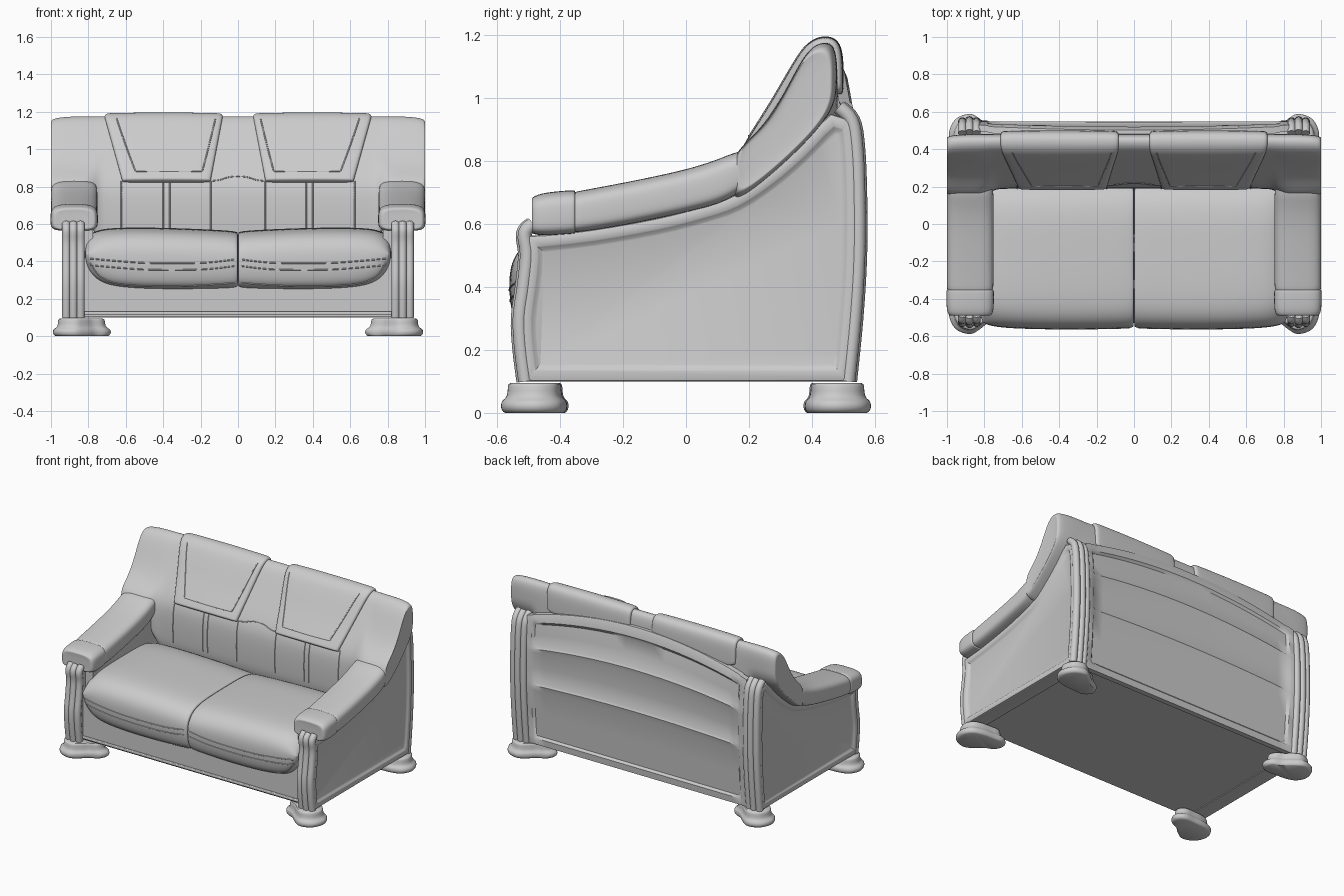
import bpy, bmesh, math
from mathutils import Vector
from mathutils.bvhtree import BVHTree

if "Cube" in bpy.data.objects:
    bpy.data.objects.remove(bpy.data.objects["Cube"])


def finish(name, bm, sub=0, mirror=(True, False), bevel=0):
    bmesh.ops.recalc_face_normals(bm, faces=bm.faces)
    me = bpy.data.meshes.new(name)
    bm.to_mesh(me)
    bm.free()
    ob = bpy.data.objects.new(name, me)
    bpy.context.collection.objects.link(ob)
    if sub:
        me.polygons.foreach_set("use_smooth", [True] * len(me.polygons))
    else:
        bpy.ops.object.select_all(action='DESELECT')
        ob.select_set(True)
        bpy.context.view_layer.objects.active = ob
        bpy.ops.object.shade_smooth_by_angle(angle=math.radians(40))
    if bevel:
        b = ob.modifiers.new("bevel", 'BEVEL')
        b.width, b.segments, b.limit_method = bevel, 3, 'ANGLE'
    if sub:
        ob.modifiers.new("subsurf", 'SUBSURF').levels = sub
        ob.modifiers["subsurf"].render_levels = sub
    if any(mirror):
        m = ob.modifiers.new("mirror", 'MIRROR')
        m.use_axis = (mirror[0], mirror[1], False)
        m.use_mirror_merge = False
    return ob


def loft(name, rings, **kw):
    bm = bmesh.new()
    vs = [[bm.verts.new(p) for p in r] for r in rings]
    n = len(vs[0])
    for a, b in zip(vs, vs[1:]):
        for i in range(n):
            bm.faces.new((a[i], a[(i + 1) % n], b[(i + 1) % n], b[i]))
    bm.faces.new(vs[0])
    bm.faces.new(vs[-1])
    return finish(name, bm, **kw)


def spline(pts, n=5, closed=False):
    P = [Vector(p) for p in pts]
    k, out = len(P), []
    for i in range(k if closed else k - 1):
        g = (lambda j: P[j % k]) if closed else (lambda j: P[max(0, min(k - 1, j))])
        a, b, c, d = g(i - 1), g(i), g(i + 1), g(i + 2)
        for s in range(n):
            t = s / n
            out.append(0.5 * (2 * b + (c - a) * t + (2 * a - 5 * b + 4 * c - d) * t * t
                              + (3 * b - a - 3 * c + d) * t ** 3))
    return out if closed else out + [P[-1]]


def tube(name, path, r, ref, sides=8, **kw):
    rings = []
    for i, p in enumerate(path):
        t = path[min(i + 1, len(path) - 1)] - path[max(i - 1, 0)]
        u = t.cross(Vector(ref)).normalized()
        v = t.cross(u).normalized()
        rings.append([p + r * (math.cos(a) * u + math.sin(a) * v)
                      for a in (2 * math.pi * k / sides for k in range(sides))])
    return loft(name, rings, **kw)


def inward(pts, d):
    # offset a clockwise outline towards its inside, with limited mitres
    out = []
    for i, p in enumerate(pts):
        e1, e2 = (p - pts[i - 1]).normalized(), (pts[(i + 1) % len(pts)] - p).normalized()
        n1, n2 = Vector((e1.y, -e1.x)), Vector((e2.y, -e2.x))
        b = (n1 + n2).normalized()
        out.append(p + b * d / max(.6, b.dot(n1)))
    return out


def seam(name, pts, target, r=0.0035, n=12):
    # piping projected from the front onto a cushion
    tree = BVHTree.FromObject(target, bpy.context.evaluated_depsgraph_get())
    hits = [tree.ray_cast(Vector((p.x, -2, p.y)), Vector((0, 1, 0)))[0] for p in spline(pts, n)]
    hits = [h for h in hits if h]
    if len(hits) > 1:
        tube(name, hits, r, (0, 1, 0), sides=6)


# wooden side panels with recessed field
front = [(-.51, .1), (-.523, .2), (-.528, .3), (-.515, .4), (-.505, .5), (-.512, .57), (-.485, .6)]
rear = [(.515, .1), (.535, .3), (.547, .5), (.547, .7), (.54, .85), (.525, .93), (.485, .972)]
rail = [(-.45, .565), (-.3, .582), (-.1, .617), (.05, .655), (.15, .69), (.25, .755), (.35, .84), (.44, .935)]
fs, rs, ls = spline(front, 4), spline(rear, 4), spline(rail, 3)
outline = fs[:20:2] + [Vector((-.505, .563))] + ls[:-1] + [Vector((.46, .95))] + rs[:-3:2][::-1]
loft("side_panel", [[(x, p.x, p.y) for p in inward(outline, d)] for x, d in
                    ((.83, 0), (.925, 0), (.933, .003), (.936, .01), (.936, .034), (.933, .038),
                     (.926, .048), (.924, .054))])

# upholstered inner arm sides
inner = [(-.46, .2), (-.46, .58)] + [(p.x, p.y + .02) for p in ls[3:]] + [(.44, .2)]
loft("inner_arm", [[(x, *p) for p in inner] for x in (.775, .84)])

# fluted corner posts
for label, path in (("front_post", fs), ("rear_post", rs)):
    for i, x in enumerate((.842, .88, .918)):
        out = (.006 if i == 1 else 0) * (-1 if label == "front_post" else 1)
        tube(f"{label}_rib_{i + 1}", [Vector((x, p.x + out, p.y)) for p in path], .0225, (1, 0, 0), sides=14)

# kidney-shaped feet
foot = [(.99, -.48), (.96, -.41), (.89, -.382), (.80, -.376), (.725, -.376), (.68, -.42), (.70, -.478),
        (.76, -.508), (.81, -.552), (.875, -.588), (.955, -.56)]
fo, c = spline(foot, 4, True), Vector((.845, -.475))
loft("foot", [[(*(c + (p - c) * s), z) for p in fo] for z, s in
              ((0, .88), (.004, .94), (.011, .98), (.021, 1), (.032, .985), (.04, .94), (.047, .87), (.056, .83),
               (.07, .81), (.084, .8), (.091, .78), (.095, .73))], mirror=(True, True))


# base box and front moulding
def box(name, x, y0, y1, z0, z1, bevel):
    pts = [(y0, z0), (y1, z0), (y1, z1), (y0, z1)]
    return loft(name, [[(sx * x, *p) for p in pts] for sx in (-1, 1)], mirror=(False, False), bevel=bevel)


box("base", .84, -.49, .5, .105, .42, .004)
box("front_skirting", .83, -.503, -.48, .115, .132, .005)

# arched rear panel with stepped bands
bm = bmesh.new()
vrow = [(0, 0), (.05, 0), (.066, -.014), (.25, -.015), (.43, -.012), (.47, -.004), (.485, -.014), (.6, -.014),
        (.72, -.01), (.75, -.002), (.765, -.012), (.85, -.014), (.925, -.014), (.942, 0), (.975, 0), (1, -.006)]
xs = [-.83, -.785, -.77] + [-.7 + .1 * i for i in range(15)] + [.77, .785, .83]
ycurve = spline([(.522, .1), (.538, .3), (.55, .5), (.552, .7), (.545, .87), (.528, .98), (.508, 1.09)], 8)


def panel_y(z):
    for a, b in zip(ycurve, ycurve[1:]):
        if z <= b.y:
            return a.x + (b.x - a.x) * (z - a.y) / (b.y - a.y)
    return ycurve[-1].x


grid = []
for v, d in vrow:
    row = []
    for x in xs:
        z = .1 + v * .87 + .12 * v ** 2 * (1 - (x / .83) ** 2)
        row.append((x, panel_y(z) + (0 if abs(x) > .78 else d), z))
    grid.append(row)
outer = [[bm.verts.new(p) for p in r] for r in grid]
hidden = [[bm.verts.new((p[0], p[1] - .035, p[2])) for p in r] for r in grid]
nr, nc = len(grid), len(xs)
for j in range(nr - 1):
    for i in range(nc - 1):
        for g in (outer, hidden):
            bm.faces.new((g[j][i], g[j][i + 1], g[j + 1][i + 1], g[j + 1][i]))
    for i in (0, nc - 1):
        bm.faces.new((outer[j][i], outer[j + 1][i], hidden[j + 1][i], hidden[j][i]))
for j in (0, nr - 1):
    for i in range(nc - 1):
        bm.faces.new((outer[j][i], outer[j][i + 1], hidden[j][i + 1], hidden[j][i]))
finish("rear_panel", bm, mirror=(False, False))

# backrest with wings
mid = [(.2, .42), (.188, .6), (.188, .75), (.205, .84), (.29, .98), (.36, 1.1), (.398, 1.16), (.44, 1.182),
       (.482, 1.165), (.482, 1.0), (.482, .7), (.482, .42)]
wing = [(.155, .66), (.145, .7), (.145, .77), (.155, .832), (.25, .91), (.32, 1.03), (.375, 1.14), (.425, 1.182),
        (.48, 1.17), (.48, 1.06), (.478, .955), (.31, .785)]
stations = [(.995, wing, .8), (1.003, wing, .88), (.99, wing, .945), (.95, wing, .98), (.88, wing, 1),
            (.80, wing, 1), (.745, mid, 1), (.68, mid, 1), (.3, mid, 1)]
rings = []
for x, prof, s in stations + [(-x, p, s) for x, p, s in stations[::-1]]:
    m = sum((Vector(p) for p in prof), Vector((0, 0))) / len(prof)
    rings.append([(x, *(m + (Vector(p) - m) * s)) for p in prof])
backrest = loft("backrest", rings, sub=3, mirror=(False, False))

# raised headrest pads
path = spline([(.197, .825), (.215, .86), (.29, .98), (.36, 1.1), (.4, 1.155), (.44, 1.173), (.474, 1.15),
               (.478, 1.0)], 3)
rings = []
for i, p in enumerate(path):
    t = (path[min(i + 1, len(path) - 1)] - path[max(i - 1, 0)]).normalized()
    nrm = Vector((-t.y, t.x))
    h = .004 if i == 0 else .021
    f = min(1, max(0, (p.y - .83) / .34)) if i < 16 else 1
    xl, xr = .145 - .065 * f, .62 + .095 * f
    rings.append([(x, *(p + nrm * o)) for x, o in
                  ((xl, -.03), (xl, h * .4), (xl + .012, h * .9), (xl + .05, h), ((xl + xr) / 2, h * 1.15),
                   (xr - .05, h), (xr - .012, h * .9), (xr, h * .4), (xr, -.03))])
headrest = loft("headrest_pad", rings, sub=2)

# seat cushions
rings = []
for x, zt, zb, yf in ((.0005, .548, .262, -.545), (.002, .556, .252, -.555), (.03, .566, .245, -.562),
                      (.4, .582, .24, -.567), (.65, .582, .25, -.56), (.75, .57, .28, -.55),
                      (.805, .54, .34, -.535), (.822, .5, .40, -.515)):
    prof = [(.25, zt), (-.1, zt), (-.35, zt - .002), (yf + .08, zt - .02), (yf + .012, zt - .08),
            (yf, (zt + zb) / 2), (yf + .012, zb + .05), (yf + .06, zb), (-.3, zb), (.25, zb)]
    rings.append([(x, *p) for p in prof])
seat = loft("seat_cushion", rings, sub=3)


# arm pads and front caps
def arm(name, secs):
    rings = []
    for y, zb, zt, s in secs:
        ring = []
        for k in range(20):
            a = 2 * math.pi * (k + .5) / 20
            e = .6 if k < 10 else .4
            sq = [math.copysign(abs(w) ** e, w) for w in (math.cos(a), math.sin(a))]
            ring.append((.876 + .128 * s * sq[0], y, (zb + zt) / 2 + (zt - zb) / 2 * s * sq[1]))
        rings.append(ring)
    return loft(name, rings, sub=2)


arm("arm_pad", [(-.37, .57, .702, .95), (-.35, .57, .705, .98), (-.2, .592, .732, .985), (0, .635, .773, .985),
                (.1, .66, .806, .985), (.15, .685, .828, .985), (.2, .72, .84, .95), (.22, .74, .84, .9)])
arm("arm_front_cap", [(-.488, .565, .69, .7), (-.492, .562, .69, .84), (-.48, .562, .695, .95),
                      (-.44, .562, .702, 1), (-.365, .568, .708, 1), (-.353, .568, .708, .99),
                      (-.35, .568, .708, .9)])

# seams and piping
for i, x in enumerate((.145, .365, .40, .625)):
    seam(f"back_seam_{i + 1}", [(x, .56), (x, .7), (x, .828)], backrest)
seam("back_cross_seam", [(0, .855), (.05, .85), (.14, .83), (.4, .83), (.63, .83)], backrest)
for i, pts in enumerate(([(.12, 1.165), (.155, 1.02), (.19, .885)], [(.19, .882), (.37, .88), (.55, .882)],
                         [(.55, .885), (.6, 1.02), (.65, 1.165)])):
    seam(f"headrest_seam_{i + 1}", pts, headrest)
for i, z in enumerate((.36, .395)):
    seam(f"seat_piping_{i + 1}", [(.02, z + .015), (.2, z - .003), (.5, z - .003), (.79, z + .02)], seat)
seam("seat_edge_piping", [(.02, .285), (.3, .268), (.6, .275), (.73, .315), (.79, .39)], seat)
